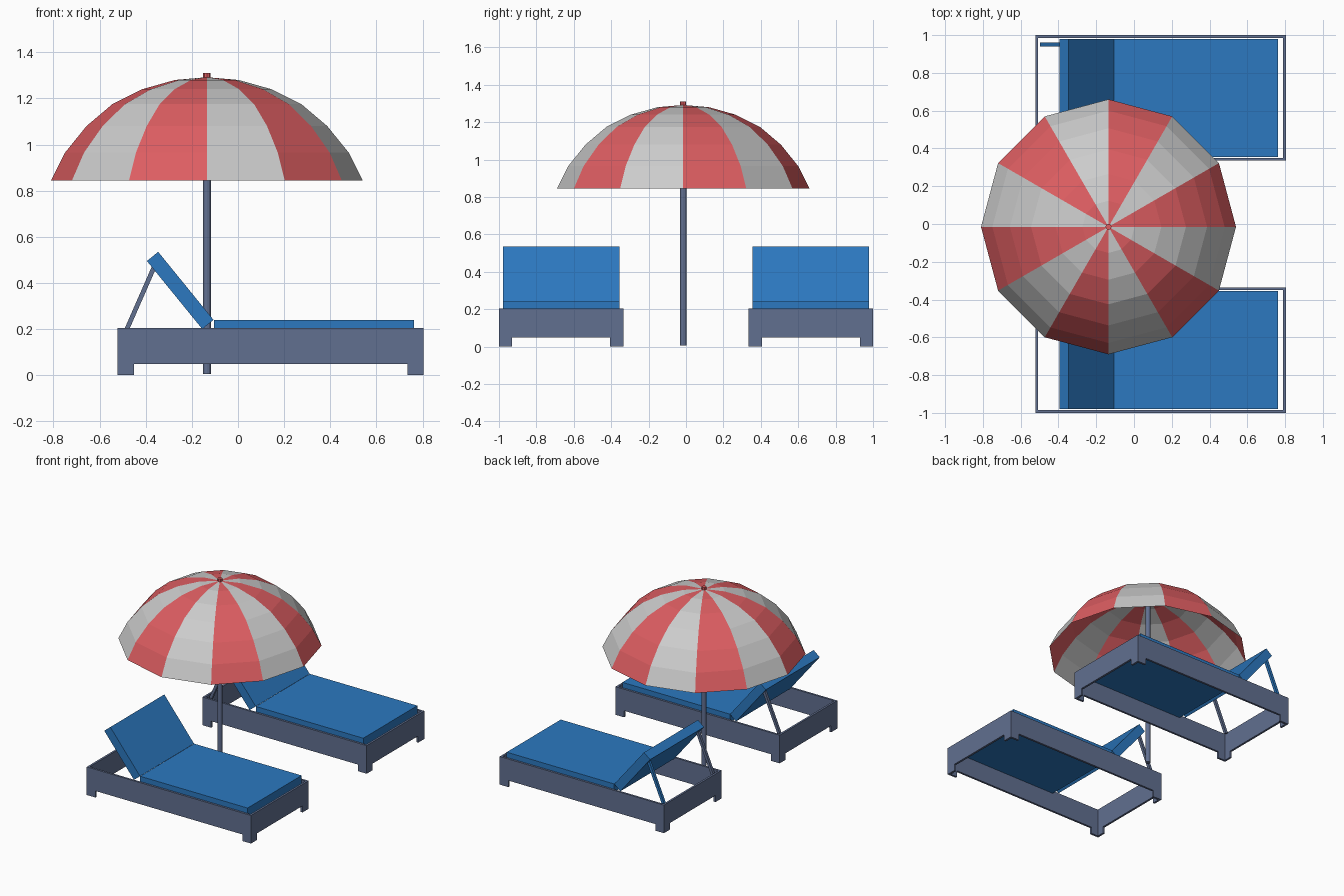
import bpy, bmesh, math
from mathutils import Vector

if "Cube" in bpy.data.objects:
    bpy.data.objects.remove(bpy.data.objects["Cube"])


def material(name, rgb):
    m = bpy.data.materials.new(name)
    m.diffuse_color = (*rgb, 1)
    m.use_nodes = True
    m.node_tree.nodes["Principled BSDF"].inputs["Base Color"].default_value = m.diffuse_color
    return m


SLATE = material("slate", (0.12, 0.16, 0.28))
BLUE = material("blue", (0.025, 0.19, 0.53))
RED = material("red", (0.72, 0.11, 0.12))
PALE = material("pale", (0.58, 0.58, 0.58))


def finish(name, bm, *mats):
    bmesh.ops.recalc_face_normals(bm, faces=bm.faces)
    mesh = bpy.data.meshes.new(name)
    bm.to_mesh(mesh)
    bm.free()
    for m in mats:
        mesh.materials.append(m)
    ob = bpy.data.objects.new(name, mesh)
    bpy.context.collection.objects.link(ob)
    return ob


def add_prism(bm, profile, a, b, along="y"):
    """Extrude a (u, z) outline from a to b along one horizontal axis."""
    def place(u, z, t):
        return (u, t, z) if along == "y" else (t, u, z)
    face = bm.faces.new([bm.verts.new(place(u, z, a)) for u, z in profile])
    new = bmesh.ops.extrude_face_region(bm, geom=[face])["geom"]
    shift = place(0, 0, b - a)
    bmesh.ops.translate(bm, vec=shift, verts=[v for v in new if isinstance(v, bmesh.types.BMVert)])


def prism(name, profile, a, b, mat):
    bm = bmesh.new()
    add_prism(bm, profile, a, b)
    return finish(name, bm, mat)


def slab(p, q, w):
    """Outline of a bar from p to q, with thickness w on its left side."""
    p, q = Vector(p), Vector(q)
    d = (q - p).normalized()
    n = Vector((-d.y, d.x)) * w
    return [tuple(p), tuple(q), tuple(q + n), tuple(p + n)]


def wall(lo, hi, foot_lo, foot_hi):
    """Side rail outline with a foot at each end."""
    return [(lo, 0), (foot_lo, 0), (foot_lo, 0.048), (foot_hi, 0.048),
            (foot_hi, 0), (hi, 0), (hi, 0.205), (lo, 0.205)]


X0, X1, WIDTH, T, FOOT = -0.522, 0.805, 0.665, 0.015, 0.07


def lounger(side, y0):
    y1 = y0 + WIDTH
    # open frame with corner feet
    bm = bmesh.new()
    for y in (y0, y1 - T):
        add_prism(bm, wall(X0, X1, X0 + FOOT, X1 - FOOT), y, y + T)
    for x in (X0, X1 - T):
        add_prism(bm, wall(y0 + T, y1 - T, y0 + FOOT, y1 - FOOT), x, x + T, "x")
    finish(side + "_frame", bm, SLATE)
    # cushions
    a, b = y0 + 0.021, y1 - 0.021
    prism(side + "_seat_cushion",
          [(-0.105, 0.18), (0.763, 0.18), (0.763, 0.24), (-0.105, 0.24)], a, b, BLUE)
    prism(side + "_back_cushion", slab((-0.155, 0.2), (-0.395, 0.495), -0.063), a, b, BLUE)


def strut(name, y, mat):
    prism(name, slab((-0.497, 0.19), (-0.372, 0.475), -0.02), y - 0.01, y + 0.01, mat)


lounger("front", -1.0)
lounger("rear", 0.335)

# backrest props
strut("front_lounger_strut", -0.385, SLATE)
strut("rear_lounger_inner_strut", 0.385, SLATE)
strut("rear_lounger_outer_strut", 0.95, BLUE)

# parasol canopy: twelve striped panels
CX, CY = -0.135, -0.015
RINGS = [(0.675, 0.845), (0.615, 0.965), (0.522, 1.08), (0.41, 1.175), (0.28, 1.24), (0.138, 1.28)]
bm = bmesh.new()
rows = [[bm.verts.new((CX + r * math.cos(k * math.pi / 6), CY + r * math.sin(k * math.pi / 6), z))
         for k in range(12)] for r, z in RINGS]
apex = bm.verts.new((CX, CY, 1.292))
for k in range(12):
    n = (k + 1) % 12
    for lo, hi in zip(rows, rows[1:]):
        bm.faces.new((lo[k], lo[n], hi[n], hi[k])).material_index = k % 2
    bm.faces.new((rows[-1][k], rows[-1][n], apex)).material_index = k % 2
finish("parasol_canopy", bm, RED, PALE)


# pole and finial
def post(name, r, z0, z1, sides, mat):
    bm = bmesh.new()
    bmesh.ops.create_cone(bm, cap_ends=True, segments=sides, radius1=r, radius2=r, depth=z1 - z0)
    bmesh.ops.translate(bm, vec=(CX, CY, (z0 + z1) / 2), verts=bm.verts)
    finish(name, bm, mat)


post("parasol_pole", 0.017, 0.005, 1.285, 12, SLATE)
post("parasol_finial", 0.016, 1.28, 1.31, 8, RED)
